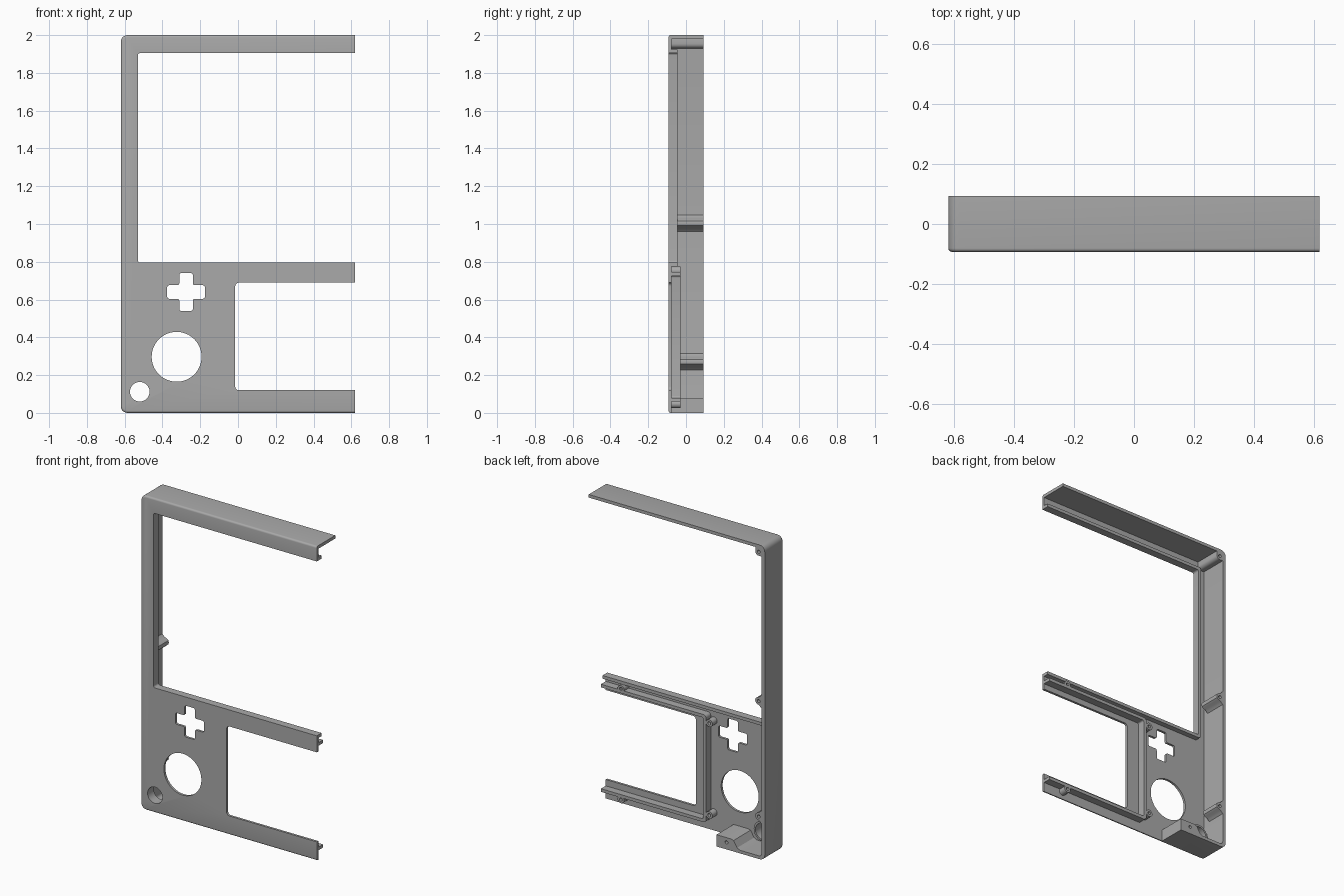
import bpy, bmesh, math
from mathutils import Vector

if "Cube" in bpy.data.objects:
    bpy.data.objects.remove(bpy.data.objects["Cube"])

grey = bpy.data.materials.new("plain grey")
grey.use_nodes = True
grey.diffuse_color = (0.4, 0.4, 0.4, 1)
grey.node_tree.nodes["Principled BSDF"].inputs["Base Color"].default_value = (0.4, 0.4, 0.4, 1)

FRONT, PLATE, LIP, RIB, BACK = -0.093, -0.078, -0.045, -0.03, 0.093
RIGHT = 0.62


def rounded(points, radius, steps=5):
    """Round every corner; a list of radii rounds each corner separately."""
    out, n = [], len(points)
    radii = radius if isinstance(radius, list) else [radius] * n
    for i, r in enumerate(radii):
        p = Vector(points[i])
        if r == 0:
            out.append(p)
            continue
        a = p + (Vector(points[i - 1]) - p).normalized() * r
        b = p + (Vector(points[(i + 1) % n]) - p).normalized() * r
        centre = a + b - p
        for k in range(steps + 1):
            t = math.pi / 2 * k / steps
            out.append(centre + (a - centre) * math.cos(t) + (b - centre) * math.sin(t))
    return out


def rect(x0, x1, z0, z1):
    return [(x0, z0), (x1, z0), (x1, z1), (x0, z1)]


def circle(x, z, r, n=32):
    return [(x + r * math.cos(2 * math.pi * i / n), z + r * math.sin(2 * math.pi * i / n)) for i in range(n)]


def prism(name, outline, y0, y1, fillet=0):
    """Extrude an x-z outline from y0 to y1, optionally rounding the front rim."""
    bm = bmesh.new()
    face = bm.faces.new([bm.verts.new((p[0], y0, p[1])) for p in outline])
    new = bmesh.ops.extrude_face_region(bm, geom=[face])["geom"]
    bmesh.ops.translate(bm, vec=(0, y1 - y0, 0), verts=[v for v in new if isinstance(v, bmesh.types.BMVert)])
    bmesh.ops.recalc_face_normals(bm, faces=bm.faces)
    if fillet:
        rim = [e for e in bm.edges if all(abs(v.co.y - y0) < 1e-5 for v in e.verts)]
        bmesh.ops.bevel(bm, geom=rim, offset=fillet, segments=4, profile=0.5, affect='EDGES')
    mesh = bpy.data.meshes.new(name)
    bm.to_mesh(mesh)
    bm.free()
    mesh.materials.append(grey)
    obj = bpy.data.objects.new(name, mesh)
    bpy.context.collection.objects.link(obj)
    return obj


def activate(obj):
    bpy.ops.object.select_all(action='DESELECT')
    obj.select_set(True)
    bpy.context.view_layer.objects.active = obj


def cut(obj, outline, y0=-0.2, y1=0.2):
    """Remove an extruded outline from a part."""
    cutter = prism("cutter", outline, y0, y1)
    mod = obj.modifiers.new("cut", 'BOOLEAN')
    mod.operation, mod.solver, mod.object = 'DIFFERENCE', 'EXACT', cutter
    activate(obj)
    bpy.ops.object.modifier_apply(modifier=mod.name)
    bpy.data.objects.remove(cutter)


def screw_post(name, x, z, y0, y1, r=0.023):
    post = prism(name, circle(x, z, r, 24), y0, y1)
    cut(post, circle(x, z, 0.01, 16), y0 + 0.01)


# Case shell: rounded block, hollowed from the back and trimmed at the open side
shell = prism("case_shell", rounded(rect(-0.62, 0.8, 0, 2), [0.035, 0, 0, 0.035]), FRONT, BACK, 0.012)
cut(shell, rounded(rect(-0.598, 0.9, 0.02, 1.98), [0.02, 0, 0, 0.02]), PLATE)
cut(shell, rect(RIGHT, 1, -0.1, 2.1))
cut(shell, rect(-0.28, 1, -0.1, 0.1), PLATE)

# Openings: screen, lower panel, cross pad, stick, small round hole
cut(shell, rounded(rect(-0.53, 1, 0.795, 1.905), [0.012, 0, 0, 0.012]))
cut(shell, rounded(rect(-0.015, 1, 0.12, 0.69), [0.02, 0, 0, 0.02]))
a, b = 0.1, 0.036
cross = [(b, -a), (b, -b), (a, -b), (a, b), (b, b), (b, a), (-b, a), (-b, b), (-a, b), (-a, -b), (-b, -b), (-b, -a)]
cut(shell, rounded([(x - 0.275, z + 0.64) for x, z in cross], 0.01, 3))
cut(shell, circle(-0.325, 0.297, 0.132, 64))
cut(shell, circle(-0.52, 0.112, 0.052, 40))

# Raised lip around the screen opening
lip = prism("screen_lip", rounded(rect(-0.55, RIGHT, 0.775, 1.925), [0.02, 0, 0, 0.02]), PLATE - 0.005, LIP)
cut(lip, rounded(rect(-0.53, 1, 0.795, 1.905), [0.012, 0, 0, 0.012]))

# Rib frame set back from the lower panel opening
rib = prism("panel_rib", rounded(rect(-0.12, RIGHT, 0.06, 0.745), [0.02, 0, 0, 0.02]), PLATE - 0.005, RIB)
cut(rib, rounded(rect(-0.1, 1, 0.08, 0.725), [0.01, 0, 0, 0.01]))

# Screw posts around the panel rib
for side, edge, inner in (("upper", 0.752, 0.70), ("lower", 0.048, 0.115)):
    screw_post(side + "_outer_post", 0.48, edge, PLATE - 0.005, RIB)
    screw_post(side + "_inner_post", -0.142, inner, PLATE - 0.005, RIB)

# Screw bumps that flare out of the side wall
half = [(-0.605, 0.05), (-0.592, 0.038), (-0.58, 0.026), (-0.565, 0.021), (-0.555, 0.012)]
for name, z, y0 in (("middle_wall_boss", 1.005, LIP), ("lower_wall_boss", 0.27, RIB)):
    outline = [(x, z + d) for x, d in half] + [(-0.552, z)] + [(x, z - d) for x, d in reversed(half)]
    boss = prism(name, outline, y0, BACK)
    cut(boss, circle(-0.577, z, 0.01, 16), 0.02)

# Corner boss under the top wall
corner = prism("top_corner_boss", rounded(rect(-0.605, -0.553, 1.93, 1.985), [0.004, 0.024, 0.004, 0.02]), PLATE, BACK)
cut(corner, circle(-0.577, 1.955, 0.01, 16), 0.02)

# Block on the deep part of the bottom wall, sloping down to the floor
foot = [(-0.28, 0), (-0.28, 0.075), (-0.385, 0.075), (-0.4, 0.07), (-0.425, 0.03), (-0.445, 0.02), (-0.445, 0)]
block = prism("bottom_block", foot, PLATE, BACK)
cut(block, circle(-0.35, 0.045, 0.01, 16), 0.02)

# Short collar behind the small round hole
collar = prism("hole_collar", circle(-0.52, 0.112, 0.064, 40), PLATE - 0.005, RIB)
cut(collar, circle(-0.52, 0.112, 0.052, 40))

# Smooth the curved surfaces while keeping edges crisp
for obj in bpy.context.collection.objects:
    if obj.type == 'MESH' and grey.name in obj.data.materials:
        activate(obj)
        bpy.ops.object.shade_smooth_by_angle(angle=math.radians(30))
